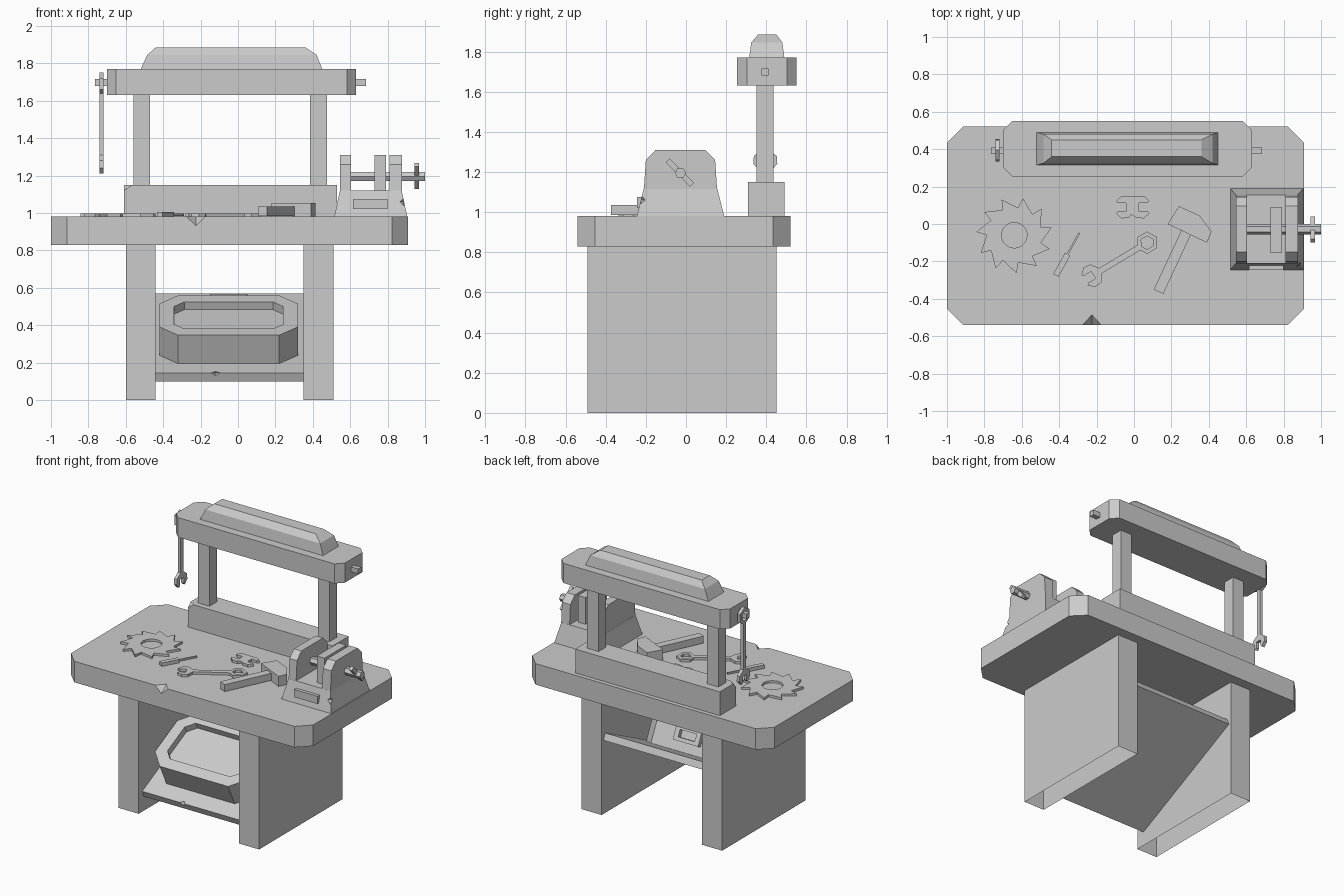
import bpy, bmesh
from math import sin, cos, pi, radians
from mathutils import Matrix, Vector

if "Cube" in bpy.data.objects:
    bpy.data.objects.remove(bpy.data.objects["Cube"])

I = Matrix.Identity(4)
X_EXTRUDE = Matrix(((0, 0, 1, 0), (1, 0, 0, 0), (0, 1, 0, 0), (0, 0, 0, 1)))


def finish(bm, name, m=I):
    bmesh.ops.recalc_face_normals(bm, faces=bm.faces)
    bm.transform(m)
    me = bpy.data.meshes.new(name)
    bm.to_mesh(me)
    bm.free()
    ob = bpy.data.objects.new(name, me)
    bpy.context.collection.objects.link(ob)
    return ob


def skin(bm, loops, bottom=True):
    rows = [[bm.verts.new(p) for p in lp] for lp in loops]
    n = len(rows[0])
    for a, b in zip(rows, rows[1:]):
        for i in range(n):
            j = (i + 1) % n
            bm.faces.new((a[i], a[j], b[j], b[i]))
    if bottom:
        bm.faces.new(rows[0][::-1])
    return bm.faces.new(rows[-1])


def prism(name, pts, z0, z1, m=I):
    bm = bmesh.new()
    skin(bm, [[(x, y, z) for x, y in pts] for z in (z0, z1)])
    return finish(bm, name, m)


def loft(name, levels, m=I, bottom=True):
    # levels: rectangles (x0, x1, y0, y1, z)
    bm = bmesh.new()
    skin(bm, [[(a, c, z), (b, c, z), (b, d, z), (a, d, z)] for a, b, c, d, z in levels], bottom)
    return finish(bm, name, m)


def box(name, x0, x1, y0, y1, z0, z1, m=I, bottom=True):
    return loft(name, [(x0, x1, y0, y1, z0), (x0, x1, y0, y1, z1)], m, bottom)


def annulus(name, outer, inner, z0, z1, m=I):
    bm = bmesh.new()
    rows = [[bm.verts.new((x, y, z)) for x, y in lp]
            for lp, z in ((outer, z0), (outer, z1), (inner, z1), (inner, z0))]
    n = len(outer)
    for k in range(4):
        a, b = rows[k], rows[(k + 1) % 4]
        for i in range(n):
            j = (i + 1) % n
            bm.faces.new((a[i], a[j], b[j], b[i]))
    return finish(bm, name, m)


def octagon(x0, x1, y0, y1, c):
    return [(x0 + c, y0), (x1 - c, y0), (x1, y0 + c), (x1, y1 - c),
            (x1 - c, y1), (x0 + c, y1), (x0, y1 - c), (x0, y0 + c)]


def circle(n, r, turn=0.0):
    return [(r * cos(turn + 2 * pi * i / n), r * sin(turn + 2 * pi * i / n)) for i in range(n)]


def chip(ob, loc, size):
    # diamond-shaped nick in an edge
    bm = bmesh.new()
    x, y, z = size
    ring = [bm.verts.new(p) for p in ((x, 0, 0), (0, y, 0), (-x, 0, 0), (0, -y, 0))]
    for s in (z, -z):
        t = bm.verts.new((0, 0, s))
        for i in range(4):
            bm.faces.new((ring[i], ring[(i + 1) % 4], t))
    cut = finish(bm, "chip_cutter", Matrix.Translation(loc))
    cut.hide_render = True
    mod = ob.modifiers.new("chip", 'BOOLEAN')
    mod.operation, mod.object, mod.solver = 'DIFFERENCE', cut, 'EXACT'
    bpy.context.view_layer.objects.active = ob
    bpy.ops.object.modifier_apply(modifier=mod.name)
    bpy.data.objects.remove(cut)


def wrench(name, length, m, ring, thick=0.018):
    jaw = [(-0.10, 0.016), (-0.07, 0.057), (-0.03, 0.06), (0, 0.032), (-0.012, 0.022), (-0.055, 0.022)]
    up = [(length + a, b) for a, b in jaw]
    right = up + [(a, -b) for a, b in reversed(up)]
    if ring:
        pts = [(0.045, 0.016)] + right + [(0.045, -0.016)]
        annulus(name + "_ring", circle(6, 0.06), circle(6, 0.036), 0, thick, m)
    else:
        pts = right + [(length - a, -b) for a, b in right]
    prism(name, pts, 0, thick, m)


def place(x, y, z, deg):
    return Matrix.Translation((x, y, z)) @ Matrix.Rotation(radians(deg), 4, 'Z')


# bench
top = prism("bench_top", octagon(-1, 0.91, -0.54, 0.52, 0.087), 0.83, 0.98)
chip(top, (-0.225, -0.545, 0.985), (0.06, 0.065, 0.057))
for side, x in (("left", -0.60), ("right", 0.35)):
    box("leg_panel_" + side, x, x + 0.16, -0.49, 0.45, 0, 0.83, bottom=False)

# tilted shelf with tray
shelf = prism("tilted_shelf", [(-0.45, 0.145), (-0.43, 0.10), (0.43, 0.525), (0.41, 0.57)], -0.44, 0.35, X_EXTRUDE)
chip(shelf, (-0.12, -0.45, 0.145), (0.025, 0.025, 0.02))
tilt = Matrix.Translation((-0.05, -0.35, 0.194)) @ Matrix.Rotation(radians(26.3), 4, 'X')
bm = bmesh.new()
lid = skin(bm, [[(x, y, z) for x, y in octagon(-0.37, 0.37, 0, 0.48, 0.1)] for z in (0, 0.17)])
bm.normal_update()
bmesh.ops.inset_region(bm, faces=[lid], thickness=0.085)
bmesh.ops.inset_region(bm, faces=[lid], thickness=0.002, depth=-0.045)
finish(bm, "tray", tilt)
handle = Matrix.Translation((0, 0.48, 0.115)) @ Matrix.Rotation(-pi / 2, 4, 'X')
annulus("tray_handle", octagon(-0.10, 0.10, -0.05, 0.05, 0.001),
        octagon(-0.065, 0.065, -0.025, 0.025, 0.001), -0.005, 0.03, tilt @ handle)

# overhead rack
block = box("rack_base", -0.61, 0.53, 0.31, 0.49, 0.98, 1.15)
chip(block, (-0.61, 0.31, 1.15), (0.045, 0.03, 0.03))
for side, x in (("left", -0.56), ("right", 0.385)):
    box("post_" + side, x, x + 0.09, 0.35, 0.435, 1.15, 1.63)
prism("rack_beam", octagon(-0.70, 0.63, 0.255, 0.55, 0.048), 1.63, 1.77)
loft("beam_cap", [(-0.52, 0.45, 0.315, 0.49, 1.77), (-0.485, 0.42, 0.325, 0.48, 1.845), (-0.44, 0.36, 0.36, 0.45, 1.885)])
box("peg_left", -0.765, -0.69, 0.375, 0.41, 1.68, 1.715)
box("peg_right", 0.62, 0.685, 0.375, 0.41, 1.68, 1.715)
hang = Matrix(((0, 0, 1, -0.74), (0, 1, 0, 0.395), (-1, 0, 0, 1.69), (0, 0, 0, 1)))
wrench("hanging_wrench", 0.48, hang, True, 0.022)

# vise
vise = loft("vise_base", [(0.515, 0.905, -0.245, 0.19, 0.98), (0.545, 0.875, -0.21, 0.155, 1.12)])
chip(vise, (0.885, -0.225, 1.06), (0.02, 0.025, 0.025))
jaw = [(-0.21, 1.11), (0.155, 1.11), (0.145, 1.26), (0.095, 1.31), (-0.15, 1.31), (-0.2, 1.26)]
prism("vise_jaw_left", jaw, 0.546, 0.605, X_EXTRUDE)
prism("vise_jaw_right", jaw, 0.81, 0.876, X_EXTRUDE)
box("vise_clamp_plate", 0.73, 0.79, -0.155, 0.09, 1.12, 1.31)
box("vise_label_plate", 0.615, 0.80, -0.245, -0.2, 1.02, 1.075)
axis = Matrix.Translation((0, -0.028, 1.195)) @ X_EXTRUDE
prism("vise_screw", circle(6, 0.028), 0.60, 1.0, axis)
bar = Matrix.Translation((0.957, -0.03, 1.197)) @ Matrix.Rotation(radians(45), 4, 'X')
box("vise_handle", -0.012, 0.012, -0.014, 0.014, -0.085, 0.085, bar)

# saw blade
N = 11
outer, inner = [], []
for i in range(N):
    a = 2 * pi * i / N + 0.2
    for r, t in ((0.203, a), (0.148, a + 0.09)):
        outer.append((r * cos(t), r * sin(t)))
for i in range(2 * N):
    t = 0.2 + pi * i / N
    inner.append((0.068 * cos(t), 0.068 * sin(t)))
annulus("saw_blade", outer, inner, 0, 0.016, place(-0.64, -0.06, 0.98, 0))

# loose tools
wrench("double_wrench", 0.18, place(-0.097, 0.09, 0.98, 0), False)
wrench("ring_wrench", 0.39, place(0.07, -0.10, 0.98, 211), True)
drive = place(-0.418, -0.275, 0.98, 61)
box("screwdriver_handle", 0, 0.13, -0.016, 0.016, 0, 0.025, drive)
box("screwdriver_shaft", 0.13, 0.26, -0.005, 0.005, 0.005, 0.017, drive)
box("hammer_handle", 0, 0.36, -0.028, 0.028, 0, 0.05, place(0.131, -0.362, 0.985, 65))
prism("hammer_head", [(0.24, 0.096), (0.18, 0.0), (0.39, -0.10), (0.415, -0.04), (0.35, 0.045)], 0.98, 1.052)
